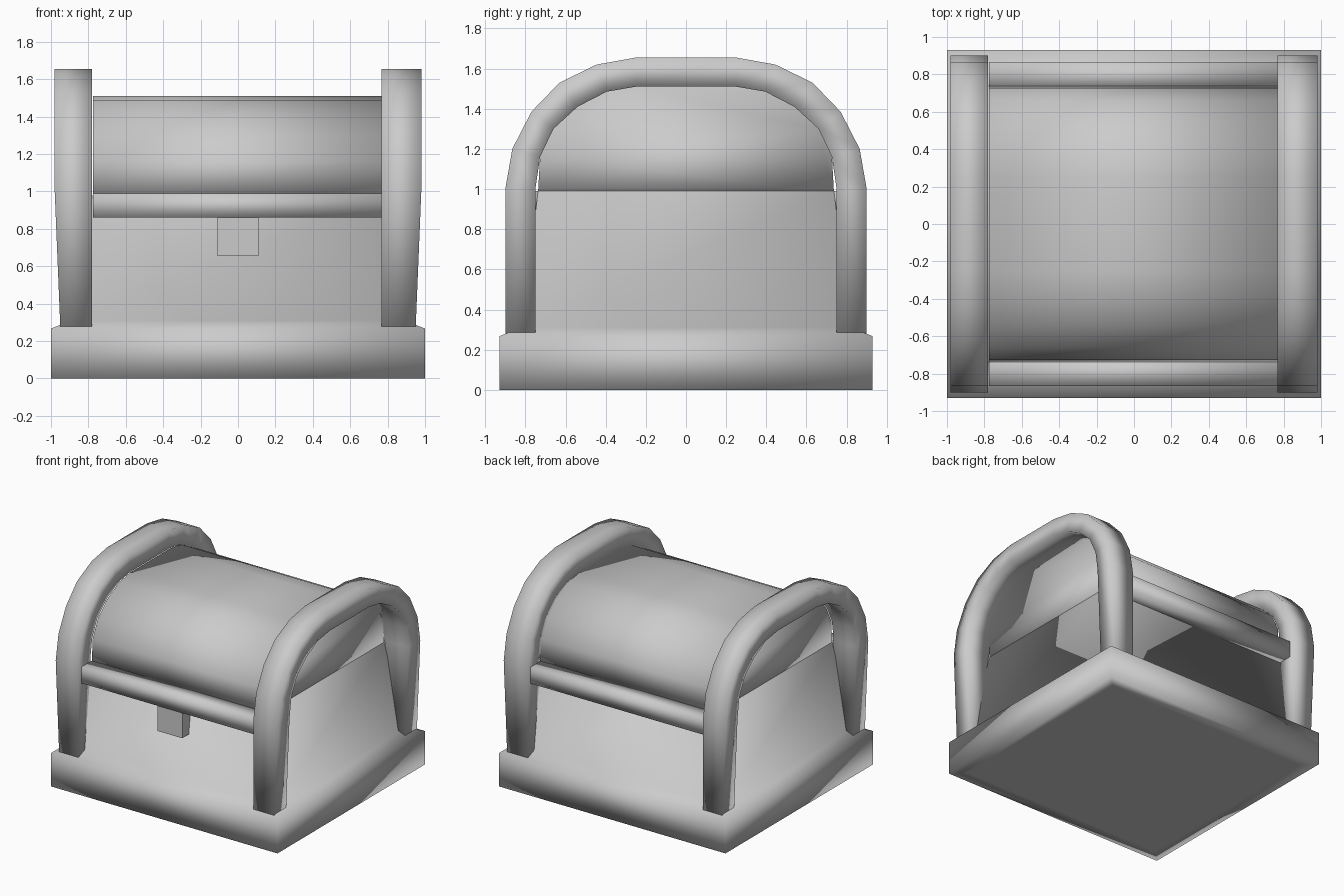
import bpy
import bmesh

if "Cube" in bpy.data.objects:
    bpy.data.objects.remove(bpy.data.objects["Cube"])

OUTER = [(0.90, 0.27), (0.90, 1.0), (0.865, 1.2), (0.77, 1.385), (0.63, 1.53), (0.445, 1.62), (0.25, 1.655)]
INNER = [(0.75, 0.27), (0.75, 1.0), (0.727, 1.16), (0.66, 1.30), (0.54, 1.41), (0.395, 1.485), (0.25, 1.51)]
LID = [(0.737, 0.98)] + INNER[2:]


def arch(half):
    # mirror half an outline into a full arch in the YZ plane
    return [(-y, z) for y, z in half] + [(y, z) for y, z in reversed(half)]


def stack(name, rings, smooth=True):
    # skin a list of equal-length rings, then cap both ends
    n = len(rings[0])
    last = (len(rings) - 1) * n
    faces = [(k * n + i, k * n + (i + 1) % n, (k + 1) * n + (i + 1) % n, (k + 1) * n + i)
             for k in range(len(rings) - 1) for i in range(n)]
    faces += [tuple(reversed(range(n))), tuple(range(last, last + n))]
    me = bpy.data.meshes.new(name)
    me.from_pydata([v for r in rings for v in r], [], faces)
    bm = bmesh.new()
    bm.from_mesh(me)
    bmesh.ops.recalc_face_normals(bm, faces=bm.faces)
    for f in bm.faces:
        f.smooth = smooth
    bm.to_mesh(me)
    bm.free()
    ob = bpy.data.objects.new(name, me)
    bpy.context.collection.objects.link(ob)
    return ob


def rect(x, y0, y1, z):
    return [(-x, y0, z), (x, y0, z), (x, y1, z), (-x, y1, z)]


# plinth with a sloping top that runs into the tapering chest walls
levels = [(0.9, 0.83, 0), (1, 0.93, 0), (1, 0.93, 0.267), (0.89, 0.82, 0.31), (0.775, 0.737, 0.99)]
stack("chest_body", [rect(x, -y, y, z) for x, y, z in levels])

# domed lid
stack("lid", [[(x, y, z) for y, z in arch(LID)] for x in (-0.775, 0.775)])

# arched bands at both ends, tapering towards the feet
for side, xi, name in ((-1, 0.78, "left_band"), (1, 0.767, "right_band")):
    rings = []
    for (yo, zo), (yi, zi) in zip(arch(OUTER), arch(INNER)):
        xo = 0.98 if zo > 0.5 else 0.95
        rings.append([(side * xi, yi, zi), (side * xo, yi, zi), (side * xo, yo, zo), (side * xi, yo, zo)])
    stack(name, rings)

# rims along the lid seam, front and back
for s, name in ((-1, "front_rim"), (1, "back_rim")):
    y0, y1 = sorted((s * 0.867, s * 0.72))
    stack(name, [rect(0.775, y0, y1, z) for z in (0.86, 0.99)])

# lock plate
stack("lock", [rect(0.11, -0.86, -0.74, z) for z in (0.655, 0.87)], smooth=False)
